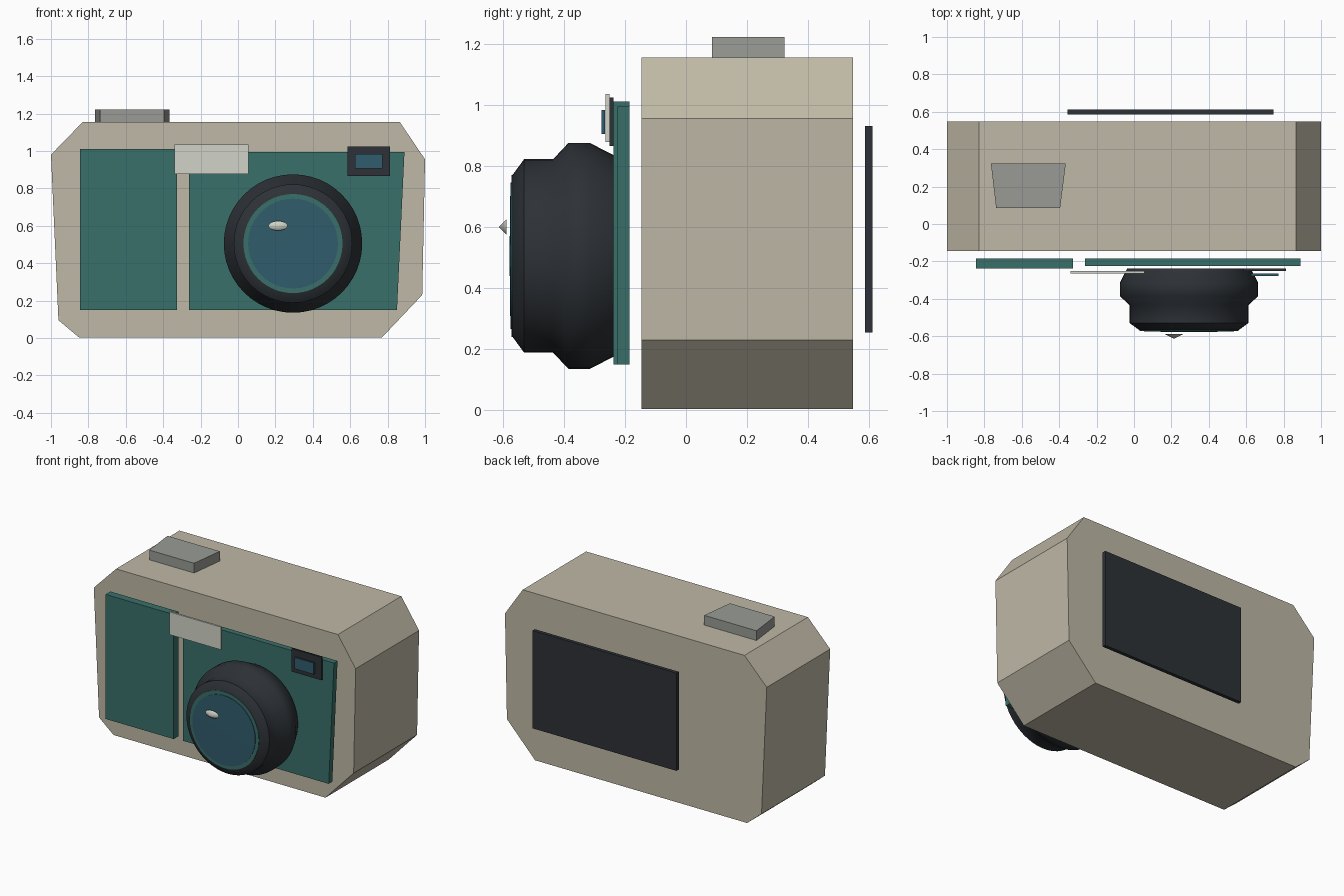
import bpy, bmesh, math
from mathutils import Vector

if "Cube" in bpy.data.objects:
    bpy.data.objects.remove(bpy.data.objects["Cube"])

def mat(name, rgb):
    m = bpy.data.materials.new(name)
    m.diffuse_color = (*rgb, 1)
    m.use_nodes = True
    m.node_tree.nodes["Principled BSDF"].inputs["Base Color"].default_value = m.diffuse_color
    return m

TAN = mat("tan", (0.52, 0.48, 0.38))
TEAL = mat("teal", (0.042, 0.16, 0.145))
DARK = mat("dark", (0.026, 0.031, 0.037))
BLUE = mat("blue", (0.03, 0.107, 0.15))
PALE = mat("pale", (0.64, 0.65, 0.57))
GREY = mat("grey", (0.32, 0.33, 0.30))

def finish(bm, name, material):
    bmesh.ops.recalc_face_normals(bm, faces=bm.faces)
    me = bpy.data.meshes.new(name)
    bm.to_mesh(me)
    bm.free()
    me.materials.append(material)
    ob = bpy.data.objects.new(name, me)
    bpy.context.collection.objects.link(ob)
    return ob

def prism(name, base, push, material):
    """Extrude a flat outline along a vector."""
    bm = bmesh.new()
    f = bm.faces.new([bm.verts.new(p) for p in base])
    r = bmesh.ops.extrude_face_region(bm, geom=[f], use_keep_orig=True)
    bmesh.ops.translate(bm, vec=Vector(push),
                        verts=[g for g in r["geom"] if isinstance(g, bmesh.types.BMVert)])
    return finish(bm, name, material)

def slab(name, outline, y0, y1, material):
    return prism(name, [(x, y0, z) for x, z in outline], (0, y1 - y0, 0), material)

def rect(x0, x1, z0, z1):
    return [(x0, z0), (x1, z0), (x1, z1), (x0, z1)]

def lathe(name, profile, cx, cz, material, n=48, squash=1.0):
    """Revolve (radius, y) points around a front-facing axis; ends are capped."""
    bm = bmesh.new()
    rings = []
    for r, y in profile:
        if r == 0:
            rings.append([bm.verts.new((cx, y, cz))] * n)
        else:
            rings.append([bm.verts.new((cx + r * math.cos(math.tau * i / n), y,
                                        cz + squash * r * math.sin(math.tau * i / n)))
                          for i in range(n)])
    for a, b in zip(rings, rings[1:]):
        for i in range(n):
            j = (i + 1) % n
            bm.faces.new(list(dict.fromkeys((a[i], a[j], b[j], b[i]))))
    for ring, (r, _) in ((rings[0], profile[0]), (rings[-1], profile[-1])):
        if r > 0:
            bm.faces.new(ring)
    ob = finish(bm, name, material)
    bpy.ops.object.select_all(action='DESELECT')
    ob.select_set(True)
    bpy.context.view_layer.objects.active = ob
    bpy.ops.object.shade_smooth_by_angle(angle=math.radians(50))
    return ob

# Body with uneven chamfered corners
slab("camera_body", [(-0.83, 1.155), (0.865, 1.155), (1.0, 0.955), (0.985, 0.23),
                     (0.77, 0.003), (-0.85, 0.003), (-0.96, 0.095), (-1.0, 0.98)],
     -0.145, 0.547, TAN)

# Front grip panels
slab("left_panel", rect(-0.845, -0.325, 0.15, 1.01), -0.237, -0.185, TEAL)
slab("right_panel", [(-0.262, 0.15), (0.85, 0.15), (0.89, 0.995), (-0.262, 0.995)],
     -0.224, -0.185, TEAL)

# Flash, viewfinder and rear screen
slab("flash", rect(-0.34, 0.055, 0.878, 1.035), -0.264, -0.251, PALE)
slab("viewfinder_frame", rect(0.585, 0.812, 0.865, 1.023), -0.25, -0.238, DARK)
slab("viewfinder_glass", rect(0.625, 0.772, 0.905, 0.983), -0.277, -0.265, BLUE)
slab("rear_screen", rect(-0.355, 0.745, 0.255, 0.93), 0.586, 0.611, DARK)

# Shutter button
prism("shutter_button", [(-0.765, 0.323, 1.155), (-0.365, 0.323, 1.155),
                         (-0.395, 0.085, 1.155), (-0.737, 0.085, 1.155)],
      (0, 0, 0.067), GREY)

# Lens barrel, ring, glass and highlight
CX, CZ = 0.294, 0.505
lathe("lens_barrel", [(0.33, -0.237), (0.37, -0.315), (0.37, -0.385), (0.317, -0.435),
                      (0.317, -0.53), (0.265, -0.568)], CX, CZ, DARK)
lathe("lens_ring", [(0.265, -0.566), (0.265, -0.571), (0, -0.573)], CX, CZ, TEAL)
lathe("lens_glass", [(0.24, -0.57), (0.24, -0.575), (0, -0.578)], CX, CZ, BLUE)
lathe("lens_highlight", [(0.051, -0.588), (0, -0.613)], 0.214, 0.6, PALE, 24, 0.5)
